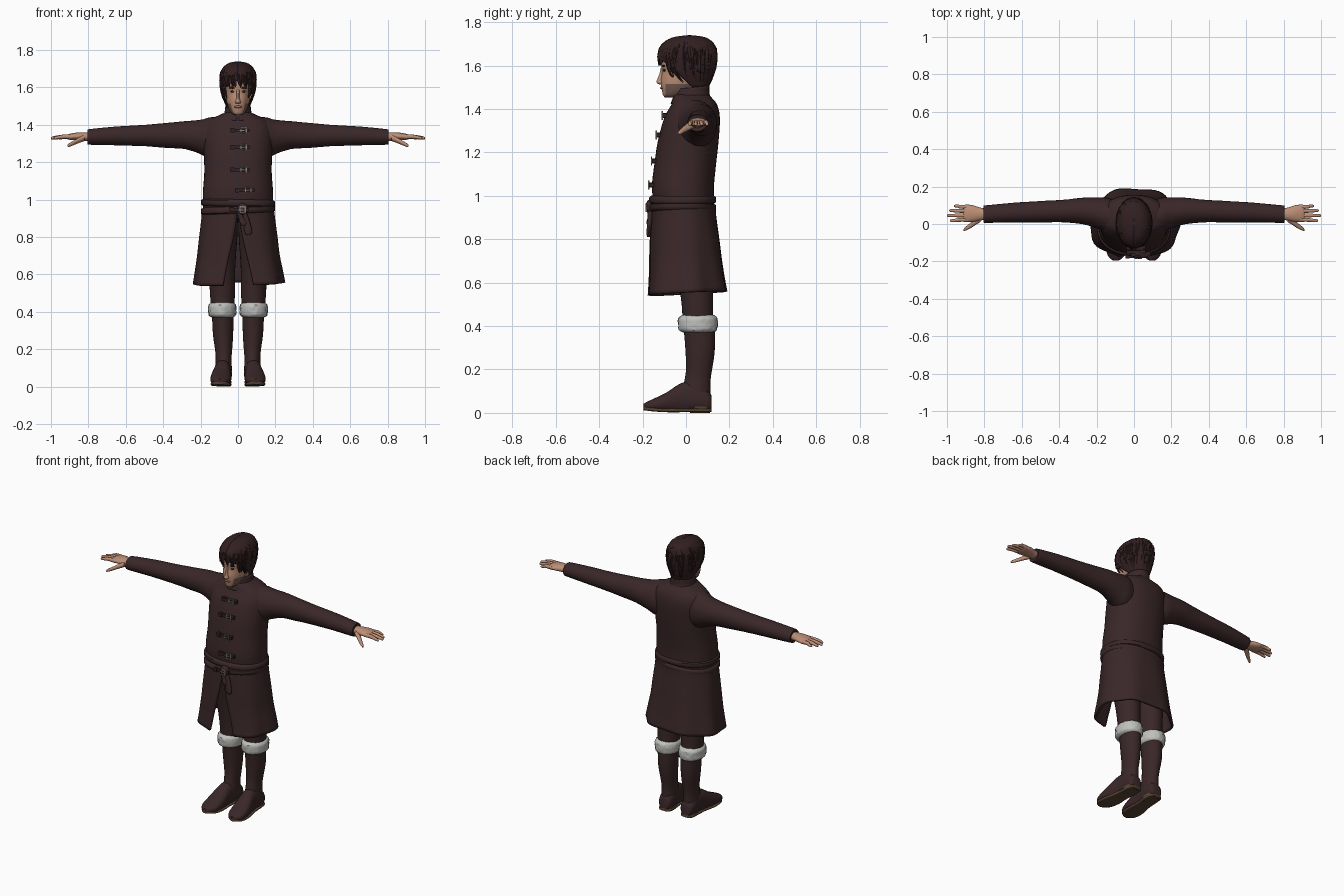
import bpy, bmesh, math, random
from mathutils import Vector, Matrix
random.seed(4)

def material(name, r, g, b):
    m = bpy.data.materials.new(name)
    m.diffuse_color = (r, g, b, 1)
    return m

CLOTH = material("dark brown cloth", .042, .020, .021)
STRAP = material("strap leather", .030, .015, .016)
HAIR = material("dark hair", .032, .014, .015)
SKIN = material("skin", .50, .27, .18)
STUBBLE = material("stubble", .17, .105, .08)
LIPS = material("lips", .36, .15, .11)
EYE = material("eye", .03, .02, .02)
FUR = material("pale fur", .52, .52, .50)
METAL = material("buckle metal", .22, .21, .20)
SOLE = material("boot sole", .10, .06, .035)

def finish(name, bm, mats, mirror=False, thick=0):
    bmesh.ops.remove_doubles(bm, verts=bm.verts, dist=1e-5)
    bmesh.ops.recalc_face_normals(bm, faces=bm.faces)
    me = bpy.data.meshes.new(name)
    bm.to_mesh(me)
    bm.free()
    ob = bpy.data.objects.new(name, me)
    bpy.context.collection.objects.link(ob)
    for m in mats:
        me.materials.append(m)
    if thick:
        s = ob.modifiers.new("thickness", 'SOLIDIFY')
        s.thickness, s.offset = thick, 0
    if mirror:
        ob.modifiers.new("mirror", 'MIRROR')
    return ob

def refine(rings, sub):
    """Smooth (Catmull-Rom) rows between the given rings."""
    out, last = [], len(rings) - 1
    for i in range(last):
        q = [rings[max(0, min(last, i + k))] for k in (-1, 0, 1, 2)]
        for s in range(sub):
            t = s / sub
            out.append([.5 * (2 * b + (c - a) * t + (2 * a - 5 * b + 4 * c - d) * t * t
                              + (3 * b - a - 3 * c + d) * t ** 3) for a, b, c, d in zip(*q)])
    return out + [list(rings[-1])]

def loft(name, rings, mats, axis='z', n=28, p=2.0, mirror=False, sub=3, ripple=0,
         rough=0, tilt=(0, 0), floor=None, thick=0):
    """Rings are (along, centre u, centre v, radius u, radius v[, front gap angle])."""
    bm = bmesh.new()
    shell = len(rings[0]) == 6
    power = lambda s: math.copysign(abs(s) ** (2 / p), s)
    rows, data = [], refine(rings, sub)
    for k, r in enumerate(data):
        a, cu, cv, ru, rv = r[:5]
        g = max(0, r[5]) if shell else 0
        row = []
        for i in range(n + 1 if shell else n):
            th = g + (2 * math.pi - 2 * g) * i / n
            f = 1 + ripple * k / len(data) * math.cos(7 * th + .6) + random.uniform(-rough, rough)
            u = cu + ru * f * power(math.sin(th))
            v = cv - rv * f * power(math.cos(th))
            if floor is not None:
                v = max(v, floor)
            w = a + tilt[0] * u + tilt[1] * v
            row.append(bm.verts.new({'z': (u, v, w), 'x': (w, u, v), 'y': (u, w, v)}[axis]))
        rows.append(row)
    for A, B in zip(rows, rows[1:]):
        for i in range(n):
            j = i + 1 if shell else (i + 1) % n
            bm.faces.new((A[i], A[j], B[j], B[i]))
    if not shell:
        bm.faces.new(rows[0])
        bm.faces.new(rows[-1])
    return finish(name, bm, mats, mirror, thick)

def blocks(name, parts, mat, mirror=False):
    bm = bmesh.new()
    for loc, size in parts:
        bmesh.ops.create_cube(bm, size=1, matrix=Matrix.Translation(loc) @ Matrix.Diagonal((*size, 1)))
    return finish(name, bm, [mat], mirror)

def ball(name, loc, size, mat, mirror=False):
    bm = bmesh.new()
    bmesh.ops.create_uvsphere(bm, u_segments=16, v_segments=10, radius=1,
                              matrix=Matrix.Translation(loc) @ Matrix.Diagonal((*size, 1)))
    return finish(name, bm, [mat], mirror)

# Coat: body, sleeves, collar and split skirt
torso = [(.90, 0, -.008, .185, .135), (.98, 0, -.012, .188, .14), (1.05, 0, -.014, .187, .143),
         (1.15, 0, -.003, .18, .142), (1.25, 0, .01, .183, .14), (1.36, 0, .028, .185, .128),
         (1.42, 0, .038, .16, .105), (1.45, 0, .03, .105, .09), (1.47, 0, .025, .06, .075)]
loft("coat_body", torso, [CLOTH], n=40, p=2.25)
loft("sleeve", [(.05, .03, 1.33, .08, .11), (.14, .045, 1.328, .095, .113), (.20, .06, 1.335, .082, .092),
                (.28, .07, 1.345, .07, .075), (.38, .069, 1.344, .06, .067), (.50, .066, 1.343, .057, .057),
                (.65, .061, 1.341, .052, .050), (.79, .053, 1.336, .047, .042), (.805, .053, 1.335, .043, .038)],
     [CLOTH], 'x', mirror=True, rough=.008)
loft("collar", [(1.43, 0, .022, .082, .088, .05), (1.46, 0, .024, .067, .078, .12),
                (1.495, 0, .028, .062, .074, .2)], [CLOTH], tilt=(0, .12), thick=.012)
loft("coat_skirt", [(.95, 0, -.01, .185, .14, .01), (.90, 0, -.01, .19, .143, .03), (.80, 0, -.006, .202, .153, .1),
                    (.70, 0, -.002, .213, .162, .2), (.62, .002, .001, .226, .171, .27),
                    (.55, .003, .003, .237, .182, .32)],
     [CLOTH], n=64, p=2.2, ripple=.035, tilt=(.02, .05), thick=.014)

# Two-turn belt with knot and hanging ends
for nm, z, tl in (("belt_upper", .982, -.02), ("belt_lower", .945, .04)):
    loft(nm, [(z - .02, 0, -.016, .182, .138), (z - .012, 0, -.016, .197, .153),
              (z + .012, 0, -.016, .197, .153), (z + .02, 0, -.016, .182, .138)],
         [CLOTH], n=40, p=2.2, sub=2, tilt=(tl, 0))
ball("belt_knot", (.025, -.168, .95), (.03, .018, .032), CLOTH)
for nm, x in (("belt_end_long", .055), ("belt_end_short", .03)):
    low = .81 if x > .04 else .86
    loft(nm, [(low, x, -.172, .01, .007), (low + .02, x, -.172, .021, .010),
              (.90, x - .012, -.166, .015, .011), (.95, x - .03, -.166, .012, .01)], [CLOTH], n=12)

# Front closures: strap plates and square buckles
def front_y(z):
    for a, b in zip(torso, torso[1:]):
        if a[0] <= z <= b[0]:
            t = (z - a[0]) / (b[0] - a[0])
            return (a[2] - a[4]) * (1 - t) + (b[2] - b[4]) * t

straps, frames = [], []
for z, x in ((1.37, 0), (1.28, 0), (1.16, 0), (1.05, .025), (.945, -.005)):
    y = front_y(z) - (.022 if z < 1 else .002)
    straps += [((x + .012, y, z), (.10, .022, .018)), ((x - .03, y - .003, z), (.022, .022, .024))]
    for s in (-1, 1):
        frames += [((x + .03, y - .013, z + s * .017), (.032, .006, .006)),
                   ((x + .03 + s * .014, y - .013, z), (.006, .006, .036))]
    frames.append(((x + .022, y - .014, z), (.026, .005, .004)))
blocks("front_straps", straps, STRAP)
blocks("buckles", frames, METAL)

# Legs, boots and fur cuffs
loft("trouser_leg", [(.40, .083, .055, .06, .07), (.50, .083, .052, .067, .072), (.60, .086, .045, .07, .08),
                     (.70, .09, .035, .079, .088), (.80, .088, .022, .084, .098), (.92, .082, 0, .082, .11)],
     [CLOTH], mirror=True)
loft("boot_shaft", [(.05, .077, .05, .042, .06), (.10, .077, .048, .044, .064), (.15, .077, .053, .042, .06),
                    (.20, .077, .06, .046, .06), (.28, .08, .065, .054, .067), (.38, .081, .062, .058, .072),
                    (.42, .082, .058, .06, .075)], [CLOTH], mirror=True)
foot = [(.117, .077, .045, .03, .035), (.10, .077, .055, .042, .05), (.04, .079, .07, .046, .07),
        (-.02, .084, .065, .046, .073), (-.09, .090, .048, .055, .046), (-.15, .094, .036, .052, .029),
        (-.18, .096, .032, .036, .019), (-.195, .097, .032, .015, .010)]
loft("boot_foot", foot, [CLOTH], 'y', p=2.3, mirror=True, floor=.018)
loft("boot_sole", [(y, x, .012 + max(0, -y - .12) * .12, r * .98, .009) for y, x, z, r, h in foot],
     [SOLE], 'y', p=4, mirror=True)
loft("boot_heel", [(0, .077, .065, .037, .046), (.03, .077, .063, .043, .053)], [SOLE], p=2.6, mirror=True, sub=1)
loft("fur_cuff", [(.37, .084, .055, .055, .068), (.382, .084, .055, .072, .087), (.41, .084, .055, .075, .091),
                  (.437, .084, .055, .073, .089), (.452, .084, .055, .056, .070)],
     [FUR], n=56, sub=3, rough=.03, mirror=True)

# Hands
loft("palm", [(.77, .053, 1.335, .028, .024), (.82, .053, 1.337, .034, .023), (.86, .056, 1.338, .044, .021),
              (.90, .058, 1.336, .046, .016), (.912, .058, 1.335, .040, .011)], [SKIN], 'x', n=20, mirror=True)
for nm, y, tip in (("index_finger", .022, .985), ("middle_finger", .046, 1.0),
                   ("ring_finger", .070, .988), ("little_finger", .092, .962)):
    y2 = y + (y - .055) * .12
    loft(nm, [(.885, y, 1.336, .011, .012), (.93, y, 1.337, .0105, .0115), (tip - .02, y2, 1.332, .009, .009),
              (tip - .004, y2, 1.329, .007, .007), (tip, y2, 1.328, .003, .003)], [SKIN], 'x', n=10, mirror=True)
loft("thumb", [(.82, .032, 1.332, .02, .018), (.85, .012, 1.318, .019, .015), (.88, -.012, 1.303, .014, .012),
               (.905, -.028, 1.291, .009, .009), (.912, -.033, 1.288, .003, .003)], [SKIN], 'x', n=12, mirror=True)

# Head, neck and face
loft("neck", [(1.42, 0, .03, .055, .06), (1.47, 0, .022, .05, .058), (1.56, 0, .03, .05, .06)], [SKIN])
head = loft("head", [(1.452, 0, -.07, .018, .026), (1.462, 0, -.057, .034, .048), (1.48, 0, -.04, .046, .07),
                     (1.505, 0, -.025, .056, .09), (1.535, 0, -.008, .063, .108), (1.57, 0, .002, .067, .112),
                     (1.60, 0, .002, .070, .116), (1.64, 0, .003, .072, .115), (1.68, 0, .006, .062, .098),
                     (1.71, 0, .01, .035, .055)], [SKIN, STUBBLE], n=36, p=2.15)
for f in head.data.polygons:
    c = f.center
    if c.z < 1.512 and c.y > -.097:
        f.material_index = 1
loft("nose", [(1.513, 0, -.110, .011, .014), (1.522, 0, -.113, .016, .023), (1.535, 0, -.112, .011, .021),
              (1.56, 0, -.108, .007, .015), (1.59, 0, -.106, .008, .010)], [SKIN], n=14)
ball("chin", (0, -.093, 1.472), (.022, .015, .014), SKIN)
ball("lips", (0, -.109, 1.497), (.021, .010, .007), LIPS)
ball("eye", (.029, -.099, 1.578), (.012, .008, .006), EYE, True)
ball("eyebrow", (.03, -.104, 1.598), (.019, .008, .005), HAIR, True)
ball("ear", (.071, .012, 1.56), (.009, .018, .03), SKIN, True)

# Hair: cap with face opening, plus loose locks laid over it
hair = [(1.50, 0, .035, .060, .066, 1.5), (1.55, 0, .012, .080, .108, 1.25), (1.59, 0, .006, .090, .126, 1.05),
        (1.615, 0, .006, .092, .130, .75), (1.64, 0, .006, .093, .132, 0), (1.68, 0, .008, .089, .126, 0),
        (1.71, 0, .012, .072, .104, 0), (1.728, 0, .015, .045, .066, 0), (1.736, 0, .017, .002, .002, 0)]
loft("hair_cap", hair, [HAIR], n=48, rough=.018, thick=.008)

def hair_point(z, th, k):
    z2 = max(1.50, min(1.735, z))
    a, b = next((a, b) for a, b in zip(hair, hair[1:]) if a[0] <= z2 <= b[0])
    t = (z2 - a[0]) / (b[0] - a[0])
    cv, ru, rv = [a[i] * (1 - t) + b[i] * t for i in (2, 3, 4)]
    return Vector((ru * k * math.sin(th), cv - rv * k * math.cos(th), z))

bm = bmesh.new()
for i in range(90):
    th = -math.pi + 2 * math.pi * (i + random.random()) / 90
    front = abs(th)
    end = 1.605 if front < .8 else 1.535 if front < 1.5 else 1.52
    end += random.uniform(-.018, .018)
    start = random.uniform(1.66, 1.715)
    drift, flip = random.uniform(-.25, .25), random.uniform(.01, .07)
    prev = None
    for s in range(7):
        t = s / 6
        a = th + drift * t
        c = hair_point(start + (end - start) * t, a, 1.0 + flip * t * t)
        w = .015 * (1 - t ** 2) + .001
        side, out = Vector((math.cos(a), math.sin(a), 0)), Vector((math.sin(a), -math.cos(a), 0))
        row = [bm.verts.new(c + d) for d in (side * w, out * w * .5, -side * w, -out * w * .5)]
        if prev:
            for j in range(4):
                bm.faces.new((prev[j], prev[(j + 1) % 4], row[(j + 1) % 4], row[j]))
        else:
            bm.faces.new(row)
        prev = row
    bm.faces.new(prev)
finish("hair_locks", bm, [HAIR])

# Smooth shading, keeping hard edges
bpy.ops.object.select_all(action='SELECT')
bpy.context.view_layer.objects.active = head
bpy.ops.object.shade_smooth_by_angle(angle=math.radians(45))
